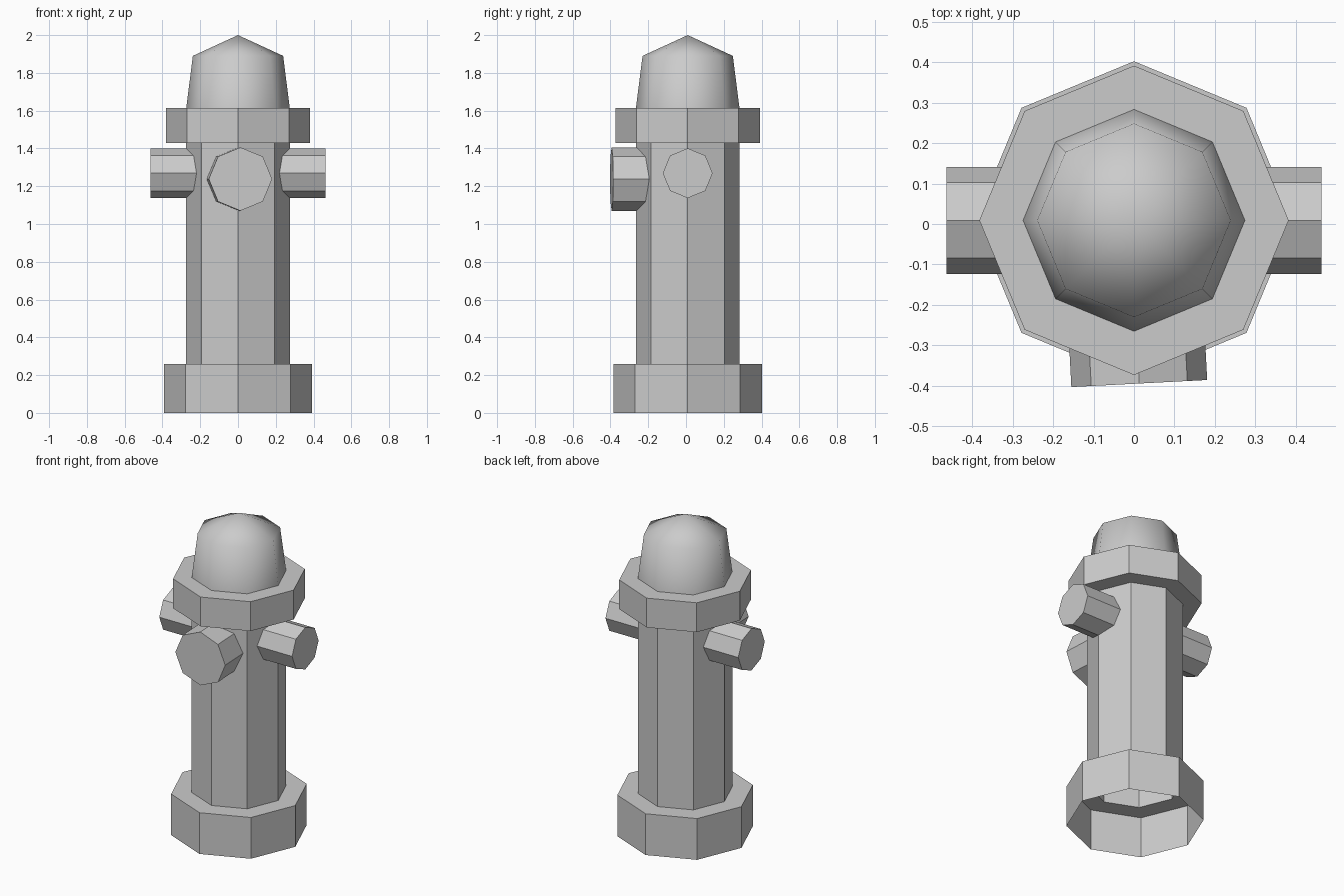
import bpy, bmesh
from math import cos, sin, tau, radians
from mathutils import Matrix, Vector

cube = bpy.data.objects.get("Cube")
if cube:
    bpy.data.objects.remove(cube, do_unlink=True)

SIDES = 8
CENTRE_Y = 0.009

grey = bpy.data.materials.new("plain_grey")
grey.use_nodes = True
grey.diffuse_color = (0.6, 0.6, 0.6, 1)
grey.node_tree.nodes["Principled BSDF"].inputs["Base Color"].default_value = (0.6, 0.6, 0.6, 1)


def revolve(name, profile, matrix=None, smooth=False):
    """Turn a (radius, height) profile into an eight-sided part; radius 0 makes a tip or a flat cap."""
    bm = bmesh.new()
    rings = []
    for r, z in profile:
        count = SIDES if r else 1
        rings.append([bm.verts.new((r * cos(tau * i / SIDES), r * sin(tau * i / SIDES), z))
                      for i in range(count)])
    for low, high in zip(rings, rings[1:]):
        for i in range(SIDES):
            j = (i + 1) % SIDES
            if len(high) == 1:
                bm.faces.new((low[i], low[j], high[0]))
            else:
                bm.faces.new((low[i], low[j], high[j], high[i]))
    for face in bm.faces:
        face.smooth = smooth
    mesh = bpy.data.meshes.new(name)
    # Flat caps become single polygons
    bmesh.ops.dissolve_limit(bm, angle_limit=radians(1), verts=bm.verts, edges=bm.edges)
    bm.transform(matrix or Matrix.Translation((0, CENTRE_Y, 0)))
    bm.to_mesh(mesh)
    bm.free()
    mesh.materials.append(grey)
    obj = bpy.data.objects.new(name, mesh)
    bpy.context.collection.objects.link(obj)
    return obj


def nozzle(name, end, direction, radius, length):
    """Capped outlet ending at a point and running back into the barrel."""
    axis = Vector(direction).normalized()
    side = Vector((0, 0, 1)).cross(axis)
    turn = Matrix((side, (0, 0, 1), axis)).transposed().to_4x4()
    # Frame must stay right-handed so the faces point outward
    if turn.determinant() < 0:
        turn = turn @ Matrix.Scale(-1, 4, (1, 0, 0))
    revolve(name, [(radius, -length), (radius, 0), (0, 0)], Matrix.Translation(end) @ turn)


# Upright parts, hollow and open underneath
revolve("base", [(0.393, 0), (0.393, 0.26), (0.274, 0.26)])
revolve("barrel", [(0.274, 0.26), (0.274, 1.43)])
revolve("collar", [(0.274, 1.43), (0.382, 1.43), (0.382, 1.615), (0.274, 1.615)])
revolve("dome_cap", [(0.274, 1.615), (0.239, 1.89), (0, 2.0)], smooth=True)

# Outlets: a matching pair at the sides and a larger, slightly turned one in front
for name, x in (("left", 1), ("right", -1)):
    nozzle(name + "_outlet", (x * 0.463, CENTRE_Y, 1.269), (x, 0, 0), 0.132, 0.28)
nozzle("front_outlet", (0.013, -0.394, 1.238), (0.052, -1, 0), 0.168, 0.25)
